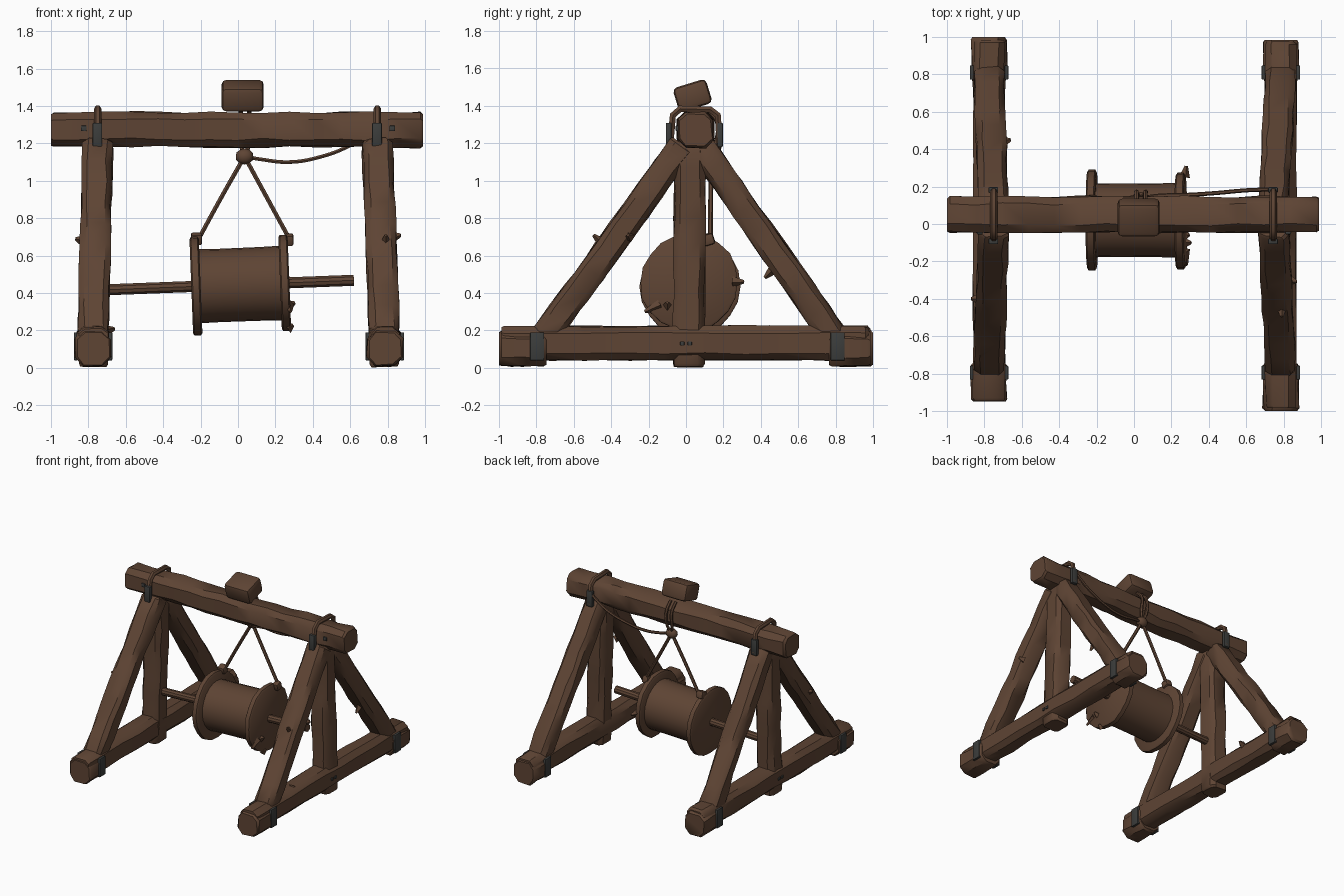
import bpy, bmesh, math, random
from mathutils import Vector, Matrix

if "Cube" in bpy.data.objects:
    bpy.data.objects.remove(bpy.data.objects["Cube"])

random.seed(7)


def material(name, rgb):
    m = bpy.data.materials.new(name)
    m.diffuse_color = (*rgb, 1)
    m.use_nodes = True
    m.node_tree.nodes["Principled BSDF"].inputs["Base Color"].default_value = m.diffuse_color
    return m


WOOD = material("dark_brown_wood", (0.112, 0.058, 0.034))
IRON = material("dark_grey_iron", (0.045, 0.047, 0.045))


def finish(name, bm, mat, angle=40):
    bmesh.ops.recalc_face_normals(bm, faces=bm.faces)
    me = bpy.data.meshes.new(name)
    bm.to_mesh(me)
    bm.free()
    ob = bpy.data.objects.new(name, me)
    bpy.context.collection.objects.link(ob)
    me.materials.append(mat)
    bpy.ops.object.select_all(action='DESELECT')
    ob.select_set(True)
    bpy.context.view_layer.objects.active = ob
    bpy.ops.object.shade_smooth_by_angle(angle=math.radians(angle))
    return ob


def loft(bm, rings):
    rows = [[bm.verts.new(p) for p in r] for r in rings]
    n = len(rows[0])
    for a, b in zip(rows, rows[1:]):
        for i in range(n):
            bm.faces.new((a[i], a[(i + 1) % n], b[(i + 1) % n], b[i]))
    bm.faces.new(rows[0])
    bm.faces.new(rows[-1])


def timber(name, p0, p1, w, h, chamfer=0.03, jitter=0.006, segs=9):
    """Rough-hewn beam with chamfered edges, lofted from p0 to p1."""
    p0, p1 = Vector(p0), Vector(p1)
    d = (p1 - p0).normalized()
    u = Vector((0, 1, 0)) if abs(d.x) > 0.7 else Vector((1, 0, 0))
    u = (u - d * u.dot(d)).normalized()
    v = d.cross(u)
    a, b, c = w / 2, h / 2, chamfer
    sec = [(a, b - c), (a - c, b), (c - a, b), (-a, b - c),
           (-a, c - b), (c - a, -b), (a - c, -b), (a, c - b)]
    length = (p1 - p0).length
    e = min(0.015 / length, 0.1)
    ts = [0] + [e + (1 - 2 * e) * i / segs for i in range(segs + 1)] + [1]
    rings = []
    for t in ts:
        s = 0.9 if t in (0, 1) else 1
        mid = p0.lerp(p1, t)
        rings.append([mid + u * (x * s + random.uniform(-jitter, jitter))
                      + v * (y * s + random.uniform(-jitter, jitter)) for x, y in sec])
    bm = bmesh.new()
    loft(bm, rings)
    return finish(name, bm, WOOD)


def box(name, c, size, mat, rot=0, axis='X', bevel=0.0):
    bm = bmesh.new()
    bmesh.ops.create_cube(bm, size=1)
    bmesh.ops.scale(bm, vec=size, verts=bm.verts)
    if bevel:
        bmesh.ops.bevel(bm, geom=bm.edges[:], offset=bevel, segments=2, profile=0.5, affect='EDGES')
    bmesh.ops.transform(bm, matrix=Matrix.Translation(c) @ Matrix.Rotation(rot, 4, axis), verts=bm.verts)
    return finish(name, bm, mat)


def rope(name, pts, r, cyclic=False, smooth=True):
    cu = bpy.data.curves.new(name, 'CURVE')
    cu.dimensions = '3D'
    cu.bevel_depth, cu.bevel_resolution, cu.resolution_u = r, 1, 6
    cu.use_fill_caps = True
    sp = cu.splines.new('BEZIER')
    sp.bezier_points.add(len(pts) - 1)
    for b, p in zip(sp.bezier_points, pts):
        b.co = p
        b.handle_left_type = b.handle_right_type = 'AUTO' if smooth else 'VECTOR'
    sp.use_cyclic_u = cyclic
    ob = bpy.data.objects.new(name, cu)
    bpy.context.collection.objects.link(ob)
    cu.materials.append(WOOD)
    bpy.ops.object.select_all(action='DESELECT')
    ob.select_set(True)
    bpy.context.view_layer.objects.active = ob
    bpy.ops.object.convert(target='MESH')
    bpy.ops.object.shade_smooth_by_angle(angle=math.radians(50))


def splinter(name, c, tip, r=0.03):
    """Small pointed chip of wood standing off a surface."""
    c, tip = Vector(c), Vector(tip)
    bm = bmesh.new()
    bmesh.ops.create_cone(bm, cap_ends=True, segments=4, radius1=r, radius2=r * 0.3, depth=tip.length)
    q = Vector((0, 0, 1)).rotation_difference(tip.normalized()).to_matrix().to_4x4()
    bmesh.ops.transform(bm, matrix=Matrix.Translation(c + tip / 2) @ q, verts=bm.verts)
    finish(name, bm, WOOD)


# Top beam and the tilted block sitting on it
timber("top_beam", (-1, 0.052, 1.275), (0.99, 0.052, 1.272), 0.19, 0.185, 0.04, 0.007, 14)
box("top_block", (0.025, 0.035, 1.455), (0.225, 0.185, 0.135), WOOD, math.radians(17), bevel=0.025)

# Two side frames
for side, s in (("left", -1), ("right", 1)):
    xb, xt = (-0.775, -0.75) if s < 0 else (0.785, 0.745)
    y0, y1 = (-0.945, 0.985) if s < 0 else (-0.985, 0.975)
    timber(side + "_base_beam", (xb, y0, 0.133), (xb, y1, 0.133), 0.165, 0.18, 0.035)
    timber(side + "_post", (xb, 0.015, 0.005), (xt, 0.022, 1.21), 0.155, 0.165)
    timber(side + "_front_brace", (xb, -0.755, 0.17), (xt, -0.015, 1.19), 0.16, 0.145)
    timber(side + "_back_brace", (xb, 0.79, 0.17), (xt, 0.075, 1.19), 0.16, 0.145)
    # Feet under the ends, with iron plates wrapped round them
    f0, f1 = (-0.95, 1.0) if s < 0 else (-1.0, 0.985)
    timber(side + "_front_foot", (xb, f0, 0.105), (xb, -0.745, 0.105), 0.19, 0.19, 0.045, 0.005, 2)
    timber(side + "_back_foot", (xb, 0.765, 0.105), (xb, f1, 0.105), 0.19, 0.19, 0.045, 0.005, 2)
    for end, y in (("front", -0.795), ("back", 0.81)):
        for k, dx in enumerate((-0.093, 0.093)):
            box(f"{side}_{end}_foot_plate_{k}", (xb + dx, y, 0.115), (0.02, 0.075, 0.15), IRON, bevel=0.004)
    # Clamp loop over the top beam, with iron tongues
    loop = [(xt, -0.085, 1.19), (xt, -0.07, 1.35), (xt, -0.03, 1.385),
            (xt, 0.13, 1.38), (xt, 0.17, 1.35), (xt, 0.18, 1.2)]
    rope(side + "_clamp", loop, 0.02, smooth=False)
    for k, y in enumerate((-0.093, 0.182)):
        box(f"{side}_clamp_tongue_{k}", (xt - 0.002, y, 1.245), (0.052, 0.03, 0.13), IRON, bevel=0.006)
    # Bolt heads on the top beam and base
    box(side + "_beam_bolt", (s * 0.825, -0.046, 1.28), (0.03, 0.018, 0.03), IRON, bevel=0.004)
    for k, y in enumerate((-0.02, 0.02)):
        box(f"{side}_base_bolt_{k}", (xb + s * 0.085, y, 0.13), (0.015, 0.022, 0.022), IRON, bevel=0.003)


# Hanging drum: axle, barrel and chipped flanges turned about a slightly tilted x axis
TILT = Matrix.Translation((0.02, 0.02, 0.445)) @ Matrix.Rotation(math.radians(-2.2), 4, 'Y')


def turned(name, profile, n, jitter=0.0):
    wob = [1 + random.uniform(-jitter, jitter) for _ in range(n)]
    bm = bmesh.new()
    loft(bm, [[TILT @ Vector((x, r * wob[i] * math.cos(i * math.tau / n),
                              r * wob[i] * math.sin(i * math.tau / n))) for i in range(n)]
              for x, r in profile])
    finish(name, bm, WOOD, 35)


turned("axle", [(-0.71, 0.031), (0.60, 0.031)], 10)
turned("drum_barrel", [(-0.23, 0.198), (-0.12, 0.196), (0.1, 0.197), (0.22, 0.2)], 24)
turned("left_flange", [(-0.27, 0.255), (-0.262, 0.268), (-0.228, 0.268), (-0.22, 0.255)], 20, 0.02)
turned("right_flange", [(0.205, 0.25), (0.213, 0.262), (0.247, 0.262), (0.255, 0.25)], 20, 0.03)

# Rope lashings on the flanges, and the hanging ropes meeting in a knot
KNOT = (0.035, 0.135, 1.13)
box("left_rope_lug", (-0.222, 0.12, 0.69), (0.06, 0.06, 0.06), WOOD, 0.3, bevel=0.012)
box("right_rope_lug", (0.272, 0.12, 0.685), (0.05, 0.06, 0.06), WOOD, 0.3, bevel=0.012)
rope("left_hanging_rope", [(-0.21, 0.13, 0.69), (-0.09, 0.132, 0.91), KNOT], 0.013)
rope("right_hanging_rope", [(0.28, 0.13, 0.68), (0.16, 0.132, 0.9), KNOT], 0.013)
rope("slack_rope", [KNOT, (0.12, 0.15, 1.115), (0.27, 0.155, 1.1), (0.43, 0.165, 1.125),
                    (0.6, 0.18, 1.19), (0.74, 0.185, 1.29)], 0.011)
for k, dx in enumerate((-0.02, 0.025)):
    rope(f"beam_rope_{k}", [KNOT, (0.035 + dx, 0.16, 1.2), (0.035 + dx, 0.165, 1.32),
                            (0.035 + dx, 0.11, 1.385)], 0.012)
bm = bmesh.new()
bmesh.ops.create_icosphere(bm, subdivisions=2, radius=0.045)
bmesh.ops.transform(bm, matrix=Matrix.Translation(KNOT) @ Matrix.Diagonal((1.1, 0.8, 0.95, 1)), verts=bm.verts)
finish("knot", bm, WOOD, 60)

# Splinters and chips
chips = [((0.79, -0.44, 0.66), (0, -0.055, 0.05)), ((0.78, 0.47, 0.53), (0, -0.05, -0.05)),
         ((0.83, -0.3, 0.7), (0.04, -0.01, 0.01)), ((-0.83, -0.4, 0.68), (-0.04, 0, 0.01)),
         ((0.27, 0.25, 0.46), (0.01, 0.06, 0)), ((0.27, -0.14, 0.34), (0.01, -0.08, -0.04)),
         ((0.265, -0.06, 0.21), (0.03, 0, 0.02)), ((0.265, -0.1, 0.33), (0.04, 0, 0.02)),
         ((-0.7, 0.44, 0.2), (0.04, 0.01, 0.01)), ((0.8, -0.45, 0.2), (0.03, 0, 0.02))]
for k, (c, t) in enumerate(chips):
    splinter(f"wood_chip_{k}", c, t)
